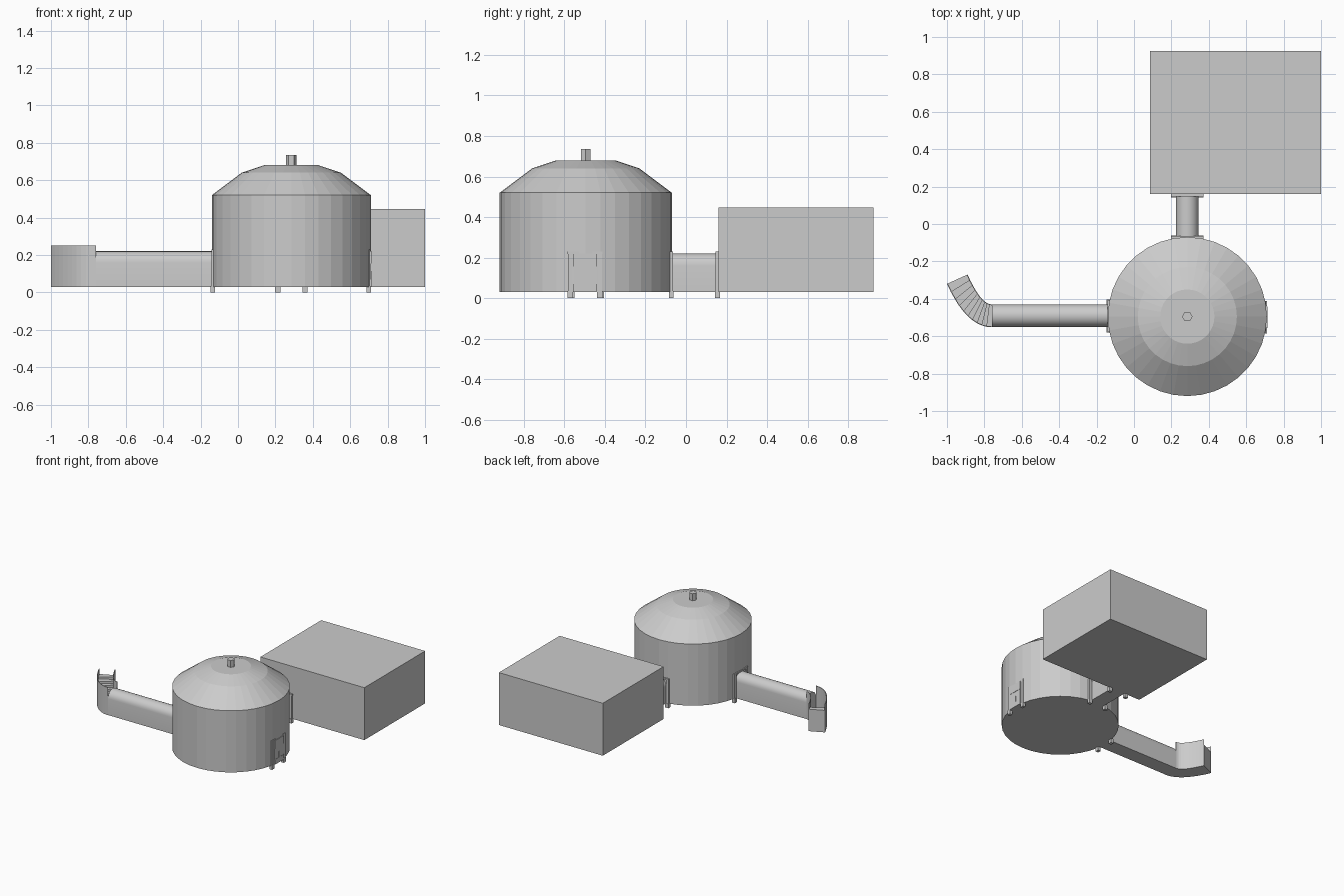
import bpy, math
from mathutils import Vector

if "Cube" in bpy.data.objects:
    bpy.data.objects.remove(bpy.data.objects["Cube"])

CX, CY = 0.285, -0.495   # drum centre


def make(name, verts, faces, smooth=False):
    me = bpy.data.meshes.new(name)
    me.from_pydata([tuple(v) for v in verts], [], faces)
    ob = bpy.data.objects.new(name, me)
    bpy.context.collection.objects.link(ob)
    bpy.ops.object.select_all(action='DESELECT')
    ob.select_set(True)
    bpy.context.view_layer.objects.active = ob
    bpy.ops.object.mode_set(mode='EDIT')
    bpy.ops.mesh.select_all(action='SELECT')
    bpy.ops.mesh.normals_make_consistent(inside=False)
    bpy.ops.object.mode_set(mode='OBJECT')
    if smooth:
        bpy.ops.object.shade_smooth_by_angle(angle=math.radians(35))
    return ob


def loft(name, rings, smooth=False):
    """Closed solid through equal-length rings of points."""
    n = len(rings[0])
    verts = [p for r in rings for p in r]
    faces = [(k * n + i, k * n + (i + 1) % n, (k + 1) * n + (i + 1) % n, (k + 1) * n + i)
             for k in range(len(rings) - 1) for i in range(n)]
    faces += [tuple(range(n)), tuple(range(len(verts) - n, len(verts)))]
    return make(name, verts, faces, smooth)


def circle(r, z, n):
    return [(CX + r * math.cos(2 * math.pi * i / n), CY + r * math.sin(2 * math.pi * i / n), z)
            for i in range(n)]


def box(name, x0, x1, y0, y1, z0, z1):
    q = [(x0, y0), (x1, y0), (x1, y1), (x0, y1)]
    return loft(name, [[(x, y, z) for x, y in q] for z in (z0, z1)])


# Round chamber with faceted domed roof and hexagonal vent
loft("round_chamber", [circle(r, z, 36) for r, z in
                       [(0.425, 0.03), (0.425, 0.52), (0.265, 0.64), (0.145, 0.68)]])
loft("roof_vent", [circle(0.028, z, 6) for z in (0.67, 0.735)])

# Large rectangular room
box("rectangular_room", 0.085, 1.0, 0.16, 0.925, 0.03, 0.447)

# Arched tunnels
arch = [(-0.06, 0.03), (0.06, 0.03)] + [
    (0.06 * math.cos(math.pi * i / 12), 0.16 + 0.06 * math.sin(math.pi * i / 12)) for i in range(13)]
loft("left_tunnel", [[(x, CY + 0.005 + u, z) for u, z in arch] for x in (-0.76, -0.13)], True)
loft("back_tunnel", [[(CX + u, y, z) for u, z in arch] for y in (-0.075, 0.162)], True)


# Door frames: two posts with feet and a lintel, around point (px, py)
def frame(name, px, py, along_y):
    def part(n, a0, a1, d, z0, z1):
        if along_y:
            box(n, px - d, px + d, py + a0, py + a1, z0, z1)
        else:
            box(n, px + a0, px + a1, py - d, py + d, z0, z1)
    for s, side in ((-1, "a"), (1, "b")):
        c = 0.073 * s
        part(f"{name}_post_{side}", c - 0.011, c + 0.011, 0.009, 0.03, 0.225)
        part(f"{name}_foot_{side}", c - 0.014, c + 0.014, 0.012, 0.0, 0.035)
    part(f"{name}_lintel", -0.086, 0.086, 0.009, 0.218, 0.23)


frame("left_frame", -0.134, CY + 0.003, True)
frame("chamber_back_frame", CX, -0.073, False)
frame("room_frame", CX, 0.155, False)
frame("right_frame", 0.698, CY - 0.003, True)

# Side door with rails and handle
box("side_door", 0.695, 0.711, CY - 0.06, CY + 0.055, 0.03, 0.22)
for i, (z0, z1) in enumerate([(0.03, 0.07), (0.155, 0.22)]):
    box(f"door_rail_{i}", 0.7, 0.713, CY - 0.06, CY + 0.055, z0, z1)
box("door_handle", 0.7, 0.713, CY - 0.01, CY + 0.006, 0.07, 0.115)


# Curved open stairwell rising from the tunnel
def bezier(a, b, c, t):
    return Vector(a) * (1 - t) ** 2 + Vector(b) * 2 * t * (1 - t) + Vector(c) * t * t


N = 10
outer = [bezier((-0.76, -0.552), (-0.896, -0.552), (-1.0, -0.32), i / N) for i in range(N + 1)]
inner = [bezier((-0.76, -0.43), (-0.818, -0.43), (-0.89, -0.27), i / N) for i in range(N + 1)]
for i in range(N):
    quad = [outer[i], outer[i + 1], inner[i + 1], inner[i]]
    top = 0.045 + 0.16 * i / (N - 1)
    loft(f"stair_step_{i}", [[(p.x, p.y, z) for p in quad] for z in (0.03, top)])
for name, edge, other in (("outer_stair_wall", outer, inner), ("inner_stair_wall", inner, outer)):
    rings = []
    for p, o in zip(edge, other):
        q = p + (o - p).normalized() * 0.005
        rings.append([(p.x, p.y, 0.03), (q.x, q.y, 0.03), (q.x, q.y, 0.25), (p.x, p.y, 0.25)])
    loft(name, rings)
